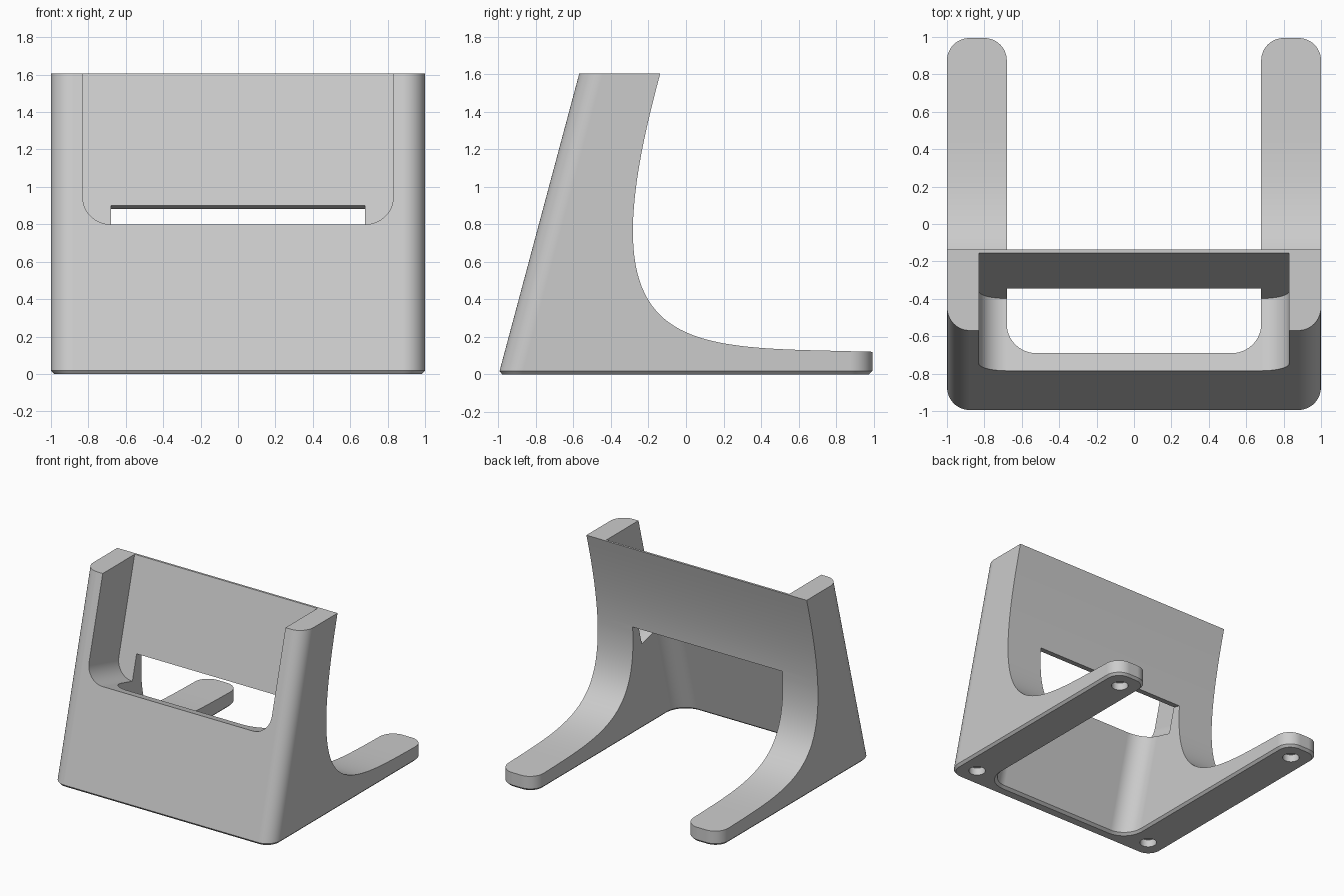
import bpy, bmesh, math
from mathutils import Vector

if "Cube" in bpy.data.objects:
    bpy.data.objects.remove(bpy.data.objects["Cube"])

TILT = math.radians(15)
S, C = math.sin(TILT), math.cos(TILT)
Y_FRONT, Y_BACK, HEIGHT = -0.999, 0.994, 1.605


def tilted(x, u, w):
    """x across, u depth behind the leaning front face, w height along it."""
    return Vector((x, Y_FRONT + u * C + w * S, -u * S + w * C))


def prism(name, ring_a, ring_b):
    """Solid between two matching outlines."""
    bm = bmesh.new()
    a = [bm.verts.new(p) for p in ring_a]
    b = [bm.verts.new(p) for p in ring_b]
    bm.faces.new(a)
    bm.faces.new(b[::-1])
    n = len(a)
    for i in range(n):
        bm.faces.new((a[i], b[i], b[(i + 1) % n], a[(i + 1) % n]))
    bmesh.ops.recalc_face_normals(bm, faces=bm.faces)
    mesh = bpy.data.meshes.new(name)
    bm.to_mesh(mesh)
    bm.free()
    obj = bpy.data.objects.new(name, mesh)
    bpy.context.collection.objects.link(obj)
    return obj


def u_outline(half, low, high, r, steps=16):
    """U shape with two rounded lower corners."""
    pts = [(half, high), (-half, high)]
    for side, start in ((-1, math.pi), (1, 1.5 * math.pi)):
        for i in range(steps + 1):
            a = start + i * math.pi / 2 / steps
            pts.append((side * (half - r) + r * math.cos(a), low + r + r * math.sin(a)))
    return pts


def cut(obj, cutter):
    mod = obj.modifiers.new("cut", 'BOOLEAN')
    mod.operation, mod.solver, mod.object = 'DIFFERENCE', 'EXACT', cutter
    bpy.context.view_layer.objects.active = obj
    bpy.ops.object.modifier_apply(modifier=mod.name)
    bpy.data.objects.remove(cutter)


def bevel_edges(obj, rule, size, segments):
    bm = bmesh.new()
    bm.from_mesh(obj.data)
    bmesh.ops.remove_doubles(bm, verts=bm.verts, dist=1e-5)
    bmesh.ops.bevel(bm, geom=[e for e in bm.edges if rule(e)], offset=size,
                    segments=segments, profile=0.5, affect='EDGES', clamp_overlap=False)
    bm.to_mesh(obj.data)
    bm.free()


# Side profile: leaning front, sweeping curve at the back
p = [Vector(v) for v in ((-0.137, HEIGHT), (-0.56, 0.06), (-0.03, 0.15), (Y_BACK, 0.12))]
profile = [(Y_BACK, 0), (Y_FRONT, 0), (Y_FRONT + HEIGHT * S / C, HEIGHT)]
for i in range(49):
    t = i / 48
    q = (1-t)**3 * p[0] + 3*t*(1-t)**2 * p[1] + 3*t*t*(1-t) * p[2] + t**3 * p[3]
    if q.x < 0.83 or i == 48:
        profile.append((q.x, q.y))
stand = prism("stand", [(-1, y, z) for y, z in profile], [(1, y, z) for y, z in profile])


# Rounded front corners
def front_corner(e):
    a, b = (v.co for v in e.verts)
    return abs(a.x - b.x) < 1e-4 and abs(a.z - b.z) > 1.5 and max(a.y, b.y) < -0.5


bevel_edges(stand, front_corner, 0.12, 16)

# Space between the legs, running up behind the front wall
shape = u_outline(0.68, 0.097, 3.0, 0.16)
cut(stand, prism("leg_gap", [tilted(x, u, -2) for x, u in shape],
                 [tilted(x, u, 1.039) for x, u in shape]))

# Open cradle pocket in the front
shape = u_outline(0.83, 0.828, 3.0, 0.15)
cut(stand, prism("pocket", [tilted(x, -1, w) for x, w in shape],
                 [tilted(x, 0.40, w) for x, w in shape]))


# Rounded leg ends and chamfered underside
def leg_end(e):
    a, b = (v.co for v in e.verts)
    return min(a.y, b.y) > Y_BACK - 1e-3 and abs(a.z - b.z) > 0.05


def underside(e):
    return (max(abs(v.co.z) for v in e.verts) < 1e-4 and
            any(f.normal.z > -0.99 for f in e.link_faces))


bevel_edges(stand, leg_end, 0.12, 12)
bevel_edges(stand, underside, 0.018, 1)

# Round foot recesses under the four corners
for sx in (-1, 1):
    for sy in (-1, 1):
        ring = [(sx * 0.84 + 0.0625 * math.cos(k * math.pi / 16),
                 sy * 0.835 + 0.0625 * math.sin(k * math.pi / 16)) for k in range(32)]
        cut(stand, prism("foot_hole", [(x, y, -0.1) for x, y in ring],
                         [(x, y, 0.06) for x, y in ring]))

# Finish
grey = bpy.data.materials.new("light grey")
grey.diffuse_color = (0.6, 0.6, 0.6, 1)
grey.use_nodes = True
grey.node_tree.nodes["Principled BSDF"].inputs["Base Color"].default_value = grey.diffuse_color
stand.data.materials.clear()
stand.data.materials.append(grey)
for face in stand.data.polygons:
    face.material_index = 0
bpy.context.view_layer.objects.active = stand
stand.select_set(True)
bpy.ops.object.shade_smooth_by_angle(angle=math.radians(30))
weighted = stand.modifiers.new("weighted_normals", 'WEIGHTED_NORMAL')
weighted.keep_sharp = True
